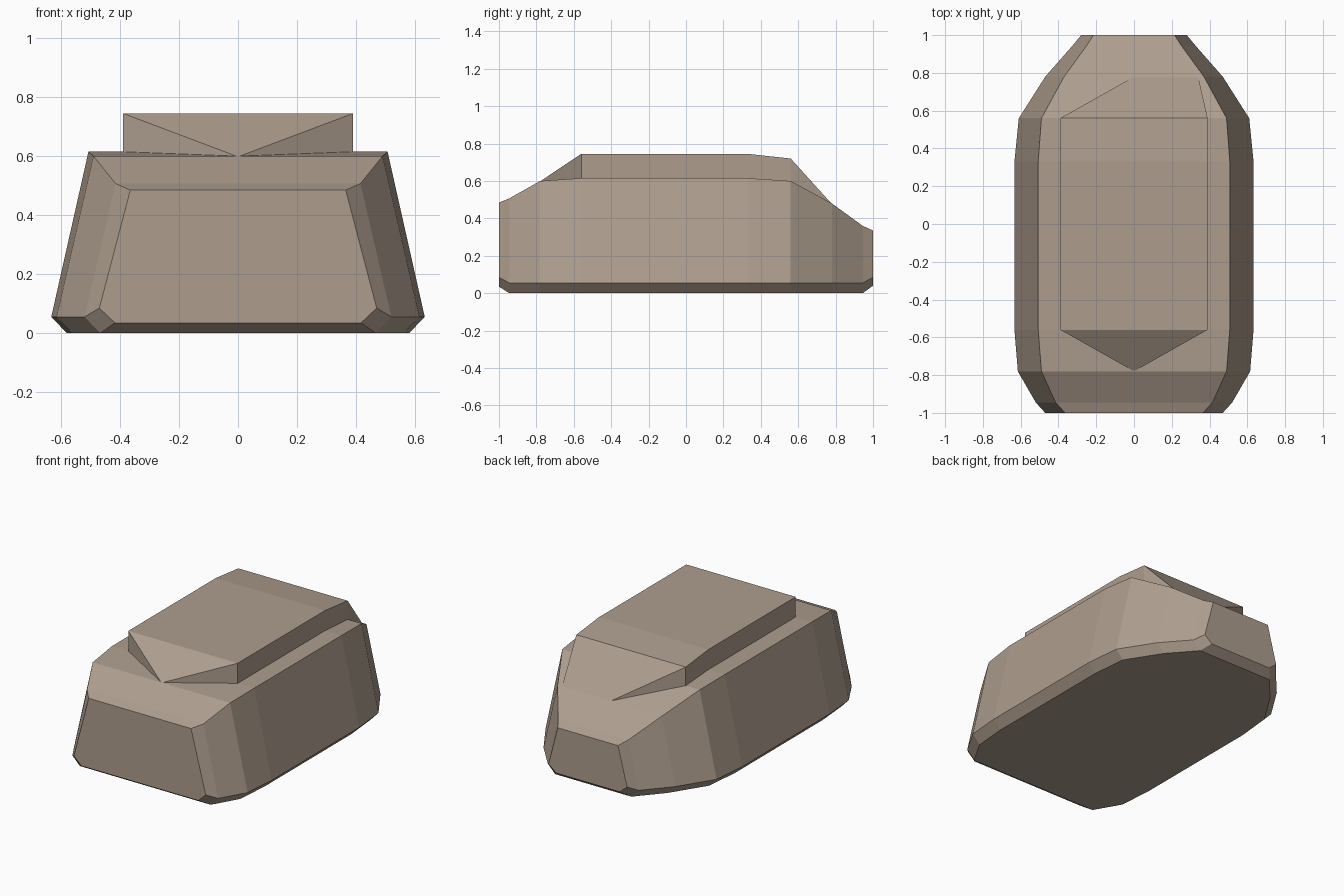
import bpy, bmesh

if "Cube" in bpy.data.objects:
    bpy.data.objects.remove(bpy.data.objects["Cube"])

mat = bpy.data.materials.new("tan")
mat.diffuse_color = (0.42, 0.34, 0.27, 1)
mat.use_nodes = True
mat.node_tree.nodes["Principled BSDF"].inputs["Base Color"].default_value = mat.diffuse_color


def finish(name, bm):
    bmesh.ops.recalc_face_normals(bm, faces=bm.faces)
    mesh = bpy.data.meshes.new(name)
    bm.to_mesh(mesh)
    bm.free()
    mesh.materials.append(mat)
    obj = bpy.data.objects.new(name, mesh)
    bpy.context.collection.objects.link(obj)
    return obj


# Hull: six-sided sections lofted from front to back
# y, bottom z, widest z, top z, widest half width, top half width
sections = [
    (-1.00, 0.035, 0.085, 0.485, 0.470, 0.365),
    (-0.945, 0.0, 0.055, 0.507, 0.520, 0.415),
    (-0.78, 0.0, 0.055, 0.600, 0.615, 0.490),
    (-0.56, 0.0, 0.055, 0.615, 0.633, 0.507),
    (0.33, 0.0, 0.055, 0.615, 0.633, 0.507),
    (0.56, 0.0, 0.055, 0.600, 0.610, 0.490),
    (0.78, 0.0, 0.055, 0.480, 0.470, 0.370),
    (0.945, 0.0, 0.055, 0.360, 0.325, 0.250),
    (1.00, 0.040, 0.085, 0.335, 0.280, 0.215),
]
bm = bmesh.new()
rings = []
for y, z0, z1, z2, wide, top in sections:
    half = [(wide - 0.053, z0), (wide, z1), (top, z2)]
    ring = half + [(-x, z) for x, z in reversed(half)]
    rings.append([bm.verts.new((x, y, z)) for x, z in ring])
for a, b in zip(rings, rings[1:]):
    for i in range(6):
        j = (i + 1) % 6
        bm.faces.new((a[i], a[j], b[j], b[i]))
bm.faces.new(rings[0])
bm.faces.new(rings[-1])
finish("hull", bm)

# Raised deck: convex block with a pointed front and a lopsided rear slope
points = [(0, -0.78, 0.598), (0, 0.78, 0.477), (0.34, 0.78, 0.477)]
for s in (-1, 1):
    for y, z in ((-0.56, 0.745), (0.33, 0.745), (0.56, 0.72),
                 (-0.56, 0.46), (0.56, 0.46)):
        points.append((s * 0.39, y, z))
bm = bmesh.new()
for p in points:
    bm.verts.new(p)
bmesh.ops.convex_hull(bm, input=bm.verts)
bmesh.ops.dissolve_limit(bm, angle_limit=0.01, verts=bm.verts, edges=bm.edges)
finish("raised_deck", bm)
